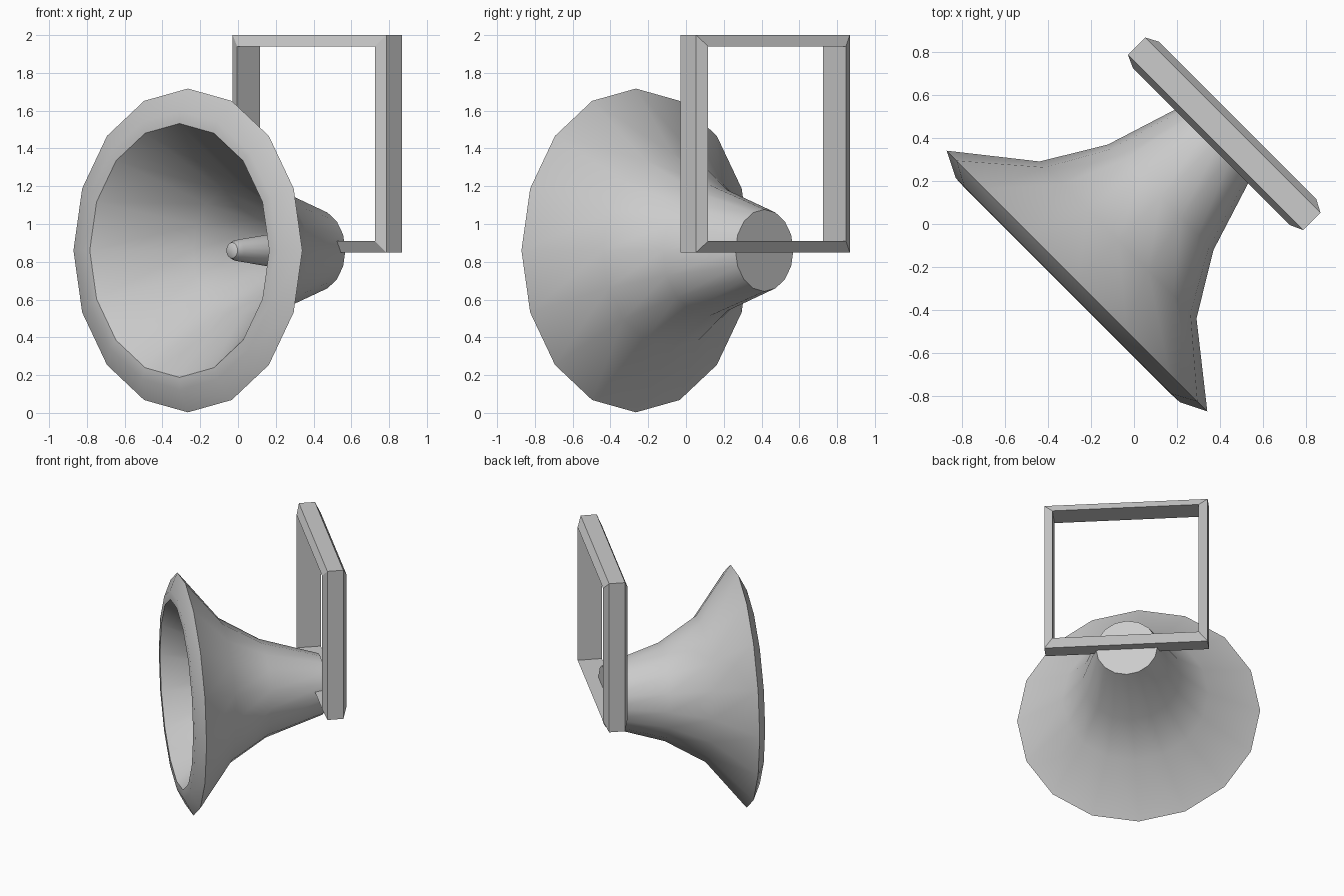
import bpy, bmesh, math
from mathutils import Vector

if "Cube" in bpy.data.objects:
    bpy.data.objects.remove(bpy.data.objects["Cube"])

S = math.sqrt(0.5)
AXIS_Z = 0.86


def place(u, v, z):
    # u runs backward along the horn axis (45 degrees), v runs sideways
    return Vector(((u + v) * S, (u - v) * S, z))


def finish(name, bm, smooth):
    bmesh.ops.recalc_face_normals(bm, faces=bm.faces)
    mesh = bpy.data.meshes.new(name)
    bm.to_mesh(mesh)
    bm.free()
    obj = bpy.data.objects.new(name, mesh)
    bpy.context.collection.objects.link(obj)
    if smooth:
        bpy.ops.object.select_all(action='DESELECT')
        obj.select_set(True)
        bpy.context.view_layer.objects.active = obj
        bpy.ops.object.shade_smooth_by_angle(angle=math.radians(30))
    return obj


def skin(bm, loops, closed=False):
    # join successive closed loops with quads
    count = len(loops) if closed else len(loops) - 1
    for i in range(count):
        a, b = loops[i], loops[(i + 1) % len(loops)]
        n = len(a)
        for j in range(n):
            k = (j + 1) % n
            bm.faces.new((a[j], a[k], b[k], b[j]))


def lathe(name, profile, sides):
    # turn a (u, radius) profile about the horn axis, capping both ends
    bm = bmesh.new()
    loops = []
    for u, r in profile:
        loops.append([bm.verts.new(place(u, r * math.sin(t), AXIS_Z + r * math.cos(t)))
                      for t in (2 * math.pi * i / sides for i in range(sides))])
    skin(bm, loops)
    bm.faces.new(loops[0])
    bm.faces.new(loops[-1])
    return finish(name, bm, True)


# Flared horn: back cap, outer wall, lip, then inner wall
lathe("horn_bell", [(0.587, 0.217), (0.175, 0.347), (-0.105, 0.516), (-0.375, 0.857),
                    (-0.435, 0.737), (-0.438, 0.672), (0.01, 0.35), (0.27, 0.23),
                    (0.52, 0.15)], 16)

# Tapered inner tube with a rounded tip
lathe("inner_tube", [(-0.055, 0.022), (-0.045, 0.042), (-0.01, 0.056),
                     (0.24, 0.086), (0.53, 0.115)], 16)

# Square mounting frame: trapezoid section (u, half size) swept round four corners
section = [(0.536, 0.576), (0.65, 0.576), (0.682, 0.516), (0.509, 0.516)]
bm = bmesh.new()
corners = [(-1, -1), (1, -1), (1, 1), (-1, 1)]
skin(bm, [[bm.verts.new(place(u, sv * h, 1.425 + sz * h)) for u, h in section]
          for sv, sz in corners], closed=True)
finish("mounting_frame", bm, False)
